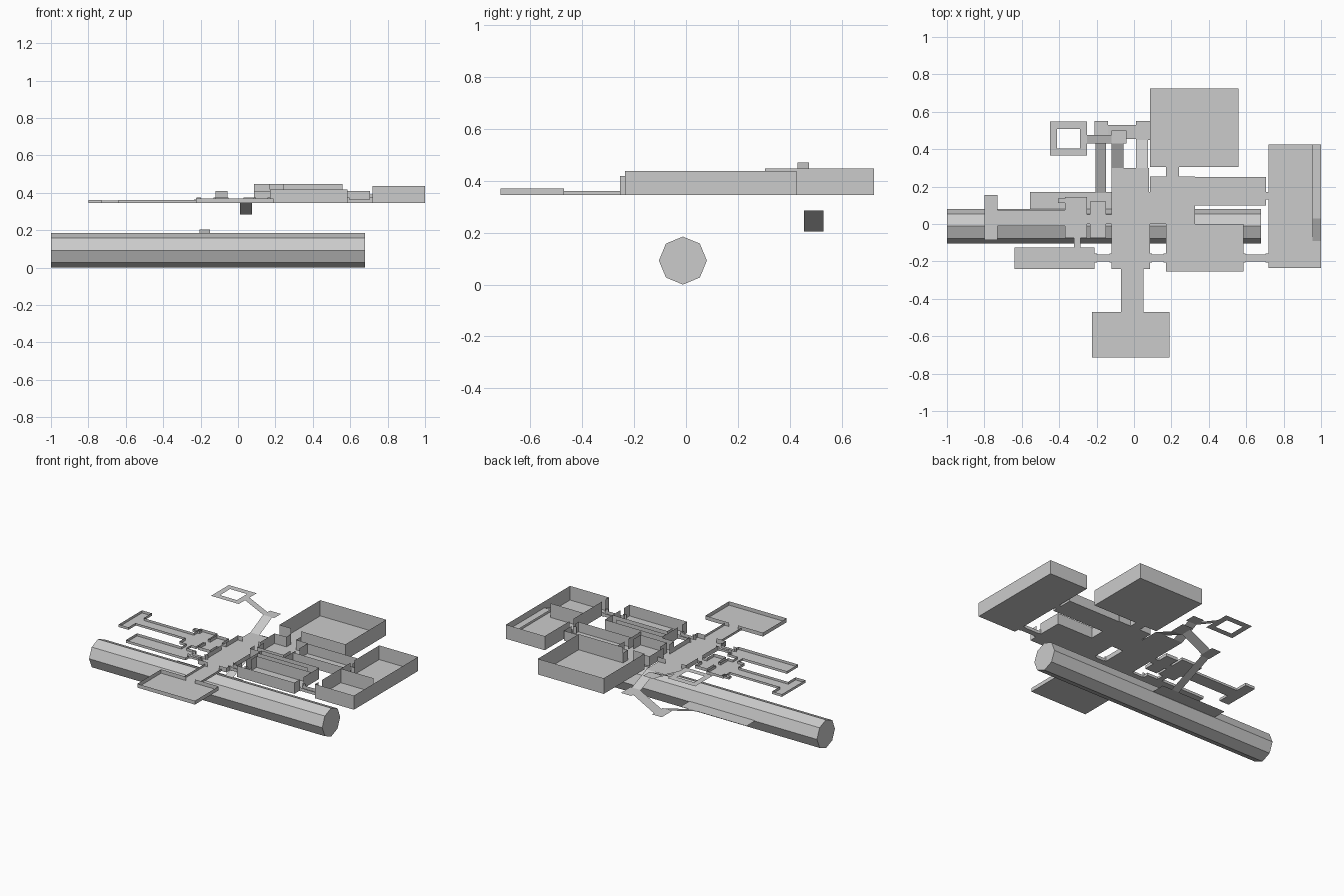
import bpy, math

if "Cube" in bpy.data.objects:
    bpy.data.objects.remove(bpy.data.objects["Cube"])

Z0 = 0.345  # deck floor level


def mesh_from_quads(name, quads):
    verts, faces = [], []
    for q in quads:
        faces.append(tuple(range(len(verts), len(verts) + len(q))))
        verts += q
    me = bpy.data.meshes.new(name)
    me.from_pydata(verts, [], faces)
    ob = bpy.data.objects.new(name, me)
    bpy.context.collection.objects.link(ob)
    return ob


def flat(x0, x1, y0, y1, z):
    return [(x0, y0, z), (x1, y0, z), (x1, y1, z), (x0, y1, z)]


def wall(ax, ay, bx, by, top, base=Z0):
    return [(ax, ay, base), (bx, by, base), (bx, by, top), (ax, ay, top)]


def spans(a, b, gaps):
    """Pieces of a..b left over between door gaps."""
    out, cur = [], a
    for g0, g1 in sorted(gaps):
        if g0 > cur:
            out.append((cur, g0))
        cur = max(cur, g1)
    if cur < b:
        out.append((cur, b))
    return out


def room(name, x0, x1, y0, y1, top, inner=(), **gaps):
    """Open tray: floor, outer walls with gaps on sides S/N/W/E, inner walls."""
    q = [flat(x0, x1, y0, y1, Z0)]
    q += [wall(a, y0, b, y0, top) for a, b in spans(x0, x1, gaps.get('S', []))]
    q += [wall(b, y1, a, y1, top) for a, b in spans(x0, x1, gaps.get('N', []))]
    q += [wall(x0, b, x0, a, top) for a, b in spans(y0, y1, gaps.get('W', []))]
    q += [wall(x1, a, x1, b, top) for a, b in spans(y0, y1, gaps.get('E', []))]
    q += [wall(*w, top) for w in inner]
    return mesh_from_quads(name, q)


def ramp_x(name, x0, z0, x1, z1, y0, y1):
    mesh_from_quads(name, [[(x0, y0, z0), (x1, y0, z1), (x1, y1, z1), (x0, y1, z0)]])


def ramp_y(name, y0, z0, y1, z1, x0, x1):
    mesh_from_quads(name, [[(x0, y0, z0), (x1, y0, z0), (x1, y1, z1), (x0, y1, z1)]])


def platform(name, x0, x1, y0, y1, z):
    mesh_from_quads(name, [flat(x0, x1, y0, y1, z)])


def jambs_x(name, x, y0, y1, top):
    """Short door sleeve through a wall facing x."""
    mesh_from_quads(name, [flat(x - .012, x + .012, y0, y1, Z0)] +
                    [wall(x - .012, y, x + .012, y, top) for y in (y0, y1)])


# Octagonal hull tube
r = 0.0925
bpy.ops.mesh.primitive_cylinder_add(vertices=8, radius=r, depth=1.68,
                                    location=(-0.16, -0.012, r),
                                    rotation=(0, math.pi / 2, 0))
bpy.context.object.name = "octagonal_tube"

# Central hall and its neighbours
door = (-.2, -.162)
room("central_hall", -.12, .085, -.24, .17, .375,
     S=[(-.05, .03)], N=[(-.085, .03)], W=[door, (0, .05)], E=[door, (.05, .11)])
room("south_corridor", -.07, .05, -.47, -.24, .36, S=[(-.07, .05)], N=[(-.07, .05)])
room("south_room", -.225, .19, -.715, -.47, .37, N=[(-.045, .02)])
platform("north_landing", -.12, .08, .17, .30, Z0)

# West wing
room("west_long_room", -.64, -.21, -.24, -.125, .362, E=[door], N=[(-.32, -.285)])
room("west_passage", -.21, -.12, *door, .36, W=[door], E=[door])
room("west_square_room", -.37, -.25, -.075, .145, .362,
     S=[(-.32, -.285)], W=[(-.01, .075)], E=[(0, .05)])
room("west_link", -.32, -.285, -.125, -.075, .36, S=[(-.32, -.285)], N=[(-.32, -.285)])
room("west_anteroom", -.235, -.15, -.075, .12, .365, W=[(0, .05)], E=[(0, .05)])
for x0, x1, n in ((-.25, -.235, "outer"), (-.15, -.12, "inner")):
    room("west_doorway_" + n, x0, x1, 0, .05, .36, W=[(0, .05)], E=[(0, .05)])
room("west_alcove", -.405, -.355, .112, .137, .36)
room("west_corridor", -.73, -.37, -.01, .075, .36, W=[(-.01, .075)], E=[(-.01, .075)])
room("west_end_room", -.80, -.73, -.085, .155, .362, E=[(-.01, .075)])

# East wing
room("east_passage", .085, .17, *door, .365, W=[door], E=[door])
room("east_lower_room", .17, .585, -.255, 0, .418,
     inner=[(.19, -.08, .585, -.08), (.17, -.04, .53, -.04), (.19, -.13, .19, -.08)],
     W=[door], E=[door])
room("east_far_passage", .585, .72, *door, .365, W=[door], E=[door])
room("east_upper_room", .085, .325, 0, .255, .41,
     inner=[(.11, .04, .30, .04), (.30, .04, .30, .11), (.11, .04, .11, .11)],
     W=[(.05, .11)], N=[(.17, .24)], E=[(.13, .17)])
room("east_hallway", .325, .705, .1, .25, .41, W=[(.13, .17)], E=[(.13, .17)])
room("hallway_doorway", .705, .72, .13, .17, .38, W=[(.13, .17)], E=[(.13, .17)])
room("far_east_room", .72, 1, -.235, .425, .437,
     inner=[(.72, .03, .955, .03)], W=[door, (.13, .17)])
ramp_y("far_east_steps", -.09, Z0, .03, .395, .955, 1)
platform("far_east_gallery", .955, 1, .03, .425, .395)
room("north_link", .17, .24, .255, .305, .41, S=[(.17, .24)], N=[(.17, .24)])
room("north_east_hall", .085, .56, .305, .725, .447, S=[(.17, .24)])

# Door sleeves
for i, x in enumerate((-.21, -.12, .085, .17, .585, .715)):
    jambs_x(f"door_sleeve_{i}", x, -.205, -.157, .375)
jambs_x("door_sleeve_hallway", .71, .13, .17, .39)

# Ramps down to the quay beside the tube
ramp_y("upper_ramp", .30, Z0, .45, .285, .01, .075)
platform("upper_landing", .01, .085, .45, .55, .285)
ramp_x("middle_ramp", -.14, .205, .01, .285, .455, .53)
platform("lower_landing", -.21, -.14, .44, .55, .205)
ramp_y("lower_ramp", .165, .095, .44, .205, -.205, -.15)
platform("quay", -.555, -.08, .07, .17, .095)

# Ramps up to the square lookout ring
ramp_y("lookout_ramp_lower", .30, Z0, .43, .41, -.12, -.055)
platform("lookout_landing", -.12, -.04, .43, .50, .41)
ramp_x("lookout_ramp_upper", -.25, .47, -.12, .41, .43, .475)
mesh_from_quads("lookout_ring", [flat(*e, .47) for e in (
    (-.45, -.25, .365, .403), (-.45, -.25, .507, .548),
    (-.45, -.412, .403, .507), (-.29, -.25, .403, .507))])
